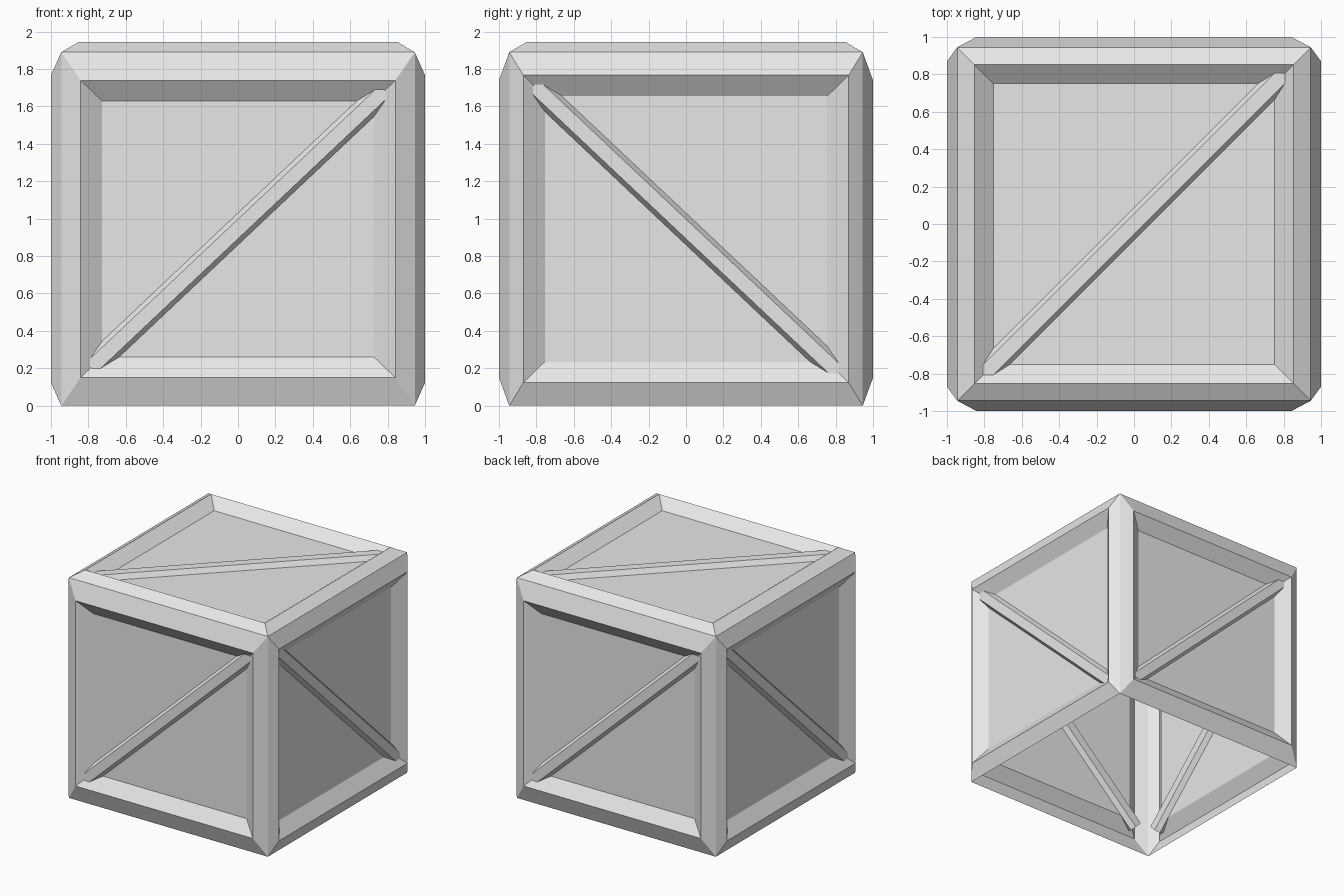
import bpy
import bmesh
from mathutils import Matrix, Vector

cube = bpy.data.objects.get("Cube")
if cube:
    bpy.data.objects.remove(cube, do_unlink=True)

HALF = 0.945    # half size of the box measured at its corners
RIM = 1.0       # raised inner edge of each frame
PANEL = 0.922   # depth of the sunken panels

grey = bpy.data.materials.new("light_grey")
grey.use_nodes = True
grey.diffuse_color = (0.8, 0.8, 0.8, 1)
grey.node_tree.nodes["Principled BSDF"].inputs["Base Color"].default_value = (0.8, 0.8, 0.8, 1)

X, Y, Z = Vector((1, 0, 0)), Vector((0, 1, 0)), Vector((0, 0, 1))


def side_matrix(u, v):
    """Place a side whose width runs along u, height along v, facing outwards."""
    turn = Matrix((u, v, u.cross(v))).transposed().to_4x4()
    return Matrix.Translation(Z * HALF) @ turn


def finish(bm, name):
    bmesh.ops.remove_doubles(bm, verts=bm.verts, dist=0.0005)
    mesh = bpy.data.meshes.new(name)
    bm.to_mesh(mesh)
    bm.free()
    mesh.materials.append(grey)
    obj = bpy.data.objects.new(name, mesh)
    bpy.context.collection.objects.link(obj)


def ring(bm, place, a, b, depth):
    corners = ((-a, -b), (a, -b), (a, b), (-a, b))
    return [bm.verts.new(place @ Vector((p, q, depth))) for p, q in corners]


def add_side(frame, panels, place, rim, panel):
    # Bulging border, then the slope down to the panel
    loops = [ring(frame, place, HALF, HALF, HALF),
             ring(frame, place, *rim, RIM),
             ring(frame, place, *panel, PANEL)]
    for outer, inner in zip(loops, loops[1:]):
        for i in range(4):
            j = (i + 1) % 4
            frame.faces.new((outer[i], outer[j], inner[j], inner[i]))
    panels.faces.new(ring(panels, place, *panel, PANEL))


def add_brace(name, place, rim, panel, slant):
    # Chamfered bar through the panel, running corner to corner
    end = Vector([(r + p) / 2 for r, p in zip(rim, panel)] + [0])
    end.y *= slant
    across = Vector((-end.y, end.x, 0)).normalized()
    profile = [(0.062, 0), (0.038, 0.043), (-0.038, 0.043),
               (-0.062, 0), (-0.038, -0.043), (0.038, -0.043)]
    bm = bmesh.new()
    caps = []
    for s in (-1, 1):
        caps.append([bm.verts.new(place @ (end * s + across * w + Z * (PANEL + h)))
                     for w, h in profile])
        bm.faces.new(caps[-1])
    for i in range(6):
        j = (i + 1) % 6
        bm.faces.new((caps[0][i], caps[0][j], caps[1][j], caps[1][i]))
    bmesh.ops.recalc_face_normals(bm, faces=bm.faces)
    finish(bm, name)


# Width axis, height axis, rim half sizes, panel half sizes, brace slant
FRONT = ((0.842, 0.795), (0.727, 0.685), 1)
FLANK = ((0.87, 0.822), (0.755, 0.71), -1)
TOP = ((0.852, 0.852), (0.752, 0.752), 1)
sides = {
    "front": (X, Z, FRONT),
    "back": (-X, Z, FRONT),
    "left": (Y, Z, FLANK),
    "right": (-Y, Z, FLANK),
    "top": (X, Y, TOP),
}

# The underside stays open
frame, panels = bmesh.new(), bmesh.new()
for label, (u, v, (rim, panel, slant)) in sides.items():
    place = side_matrix(u, v)
    add_side(frame, panels, place, rim, panel)
    add_brace(label + "_brace", place, rim, panel, slant)
finish(frame, "crate_frame")
finish(panels, "crate_panels")
